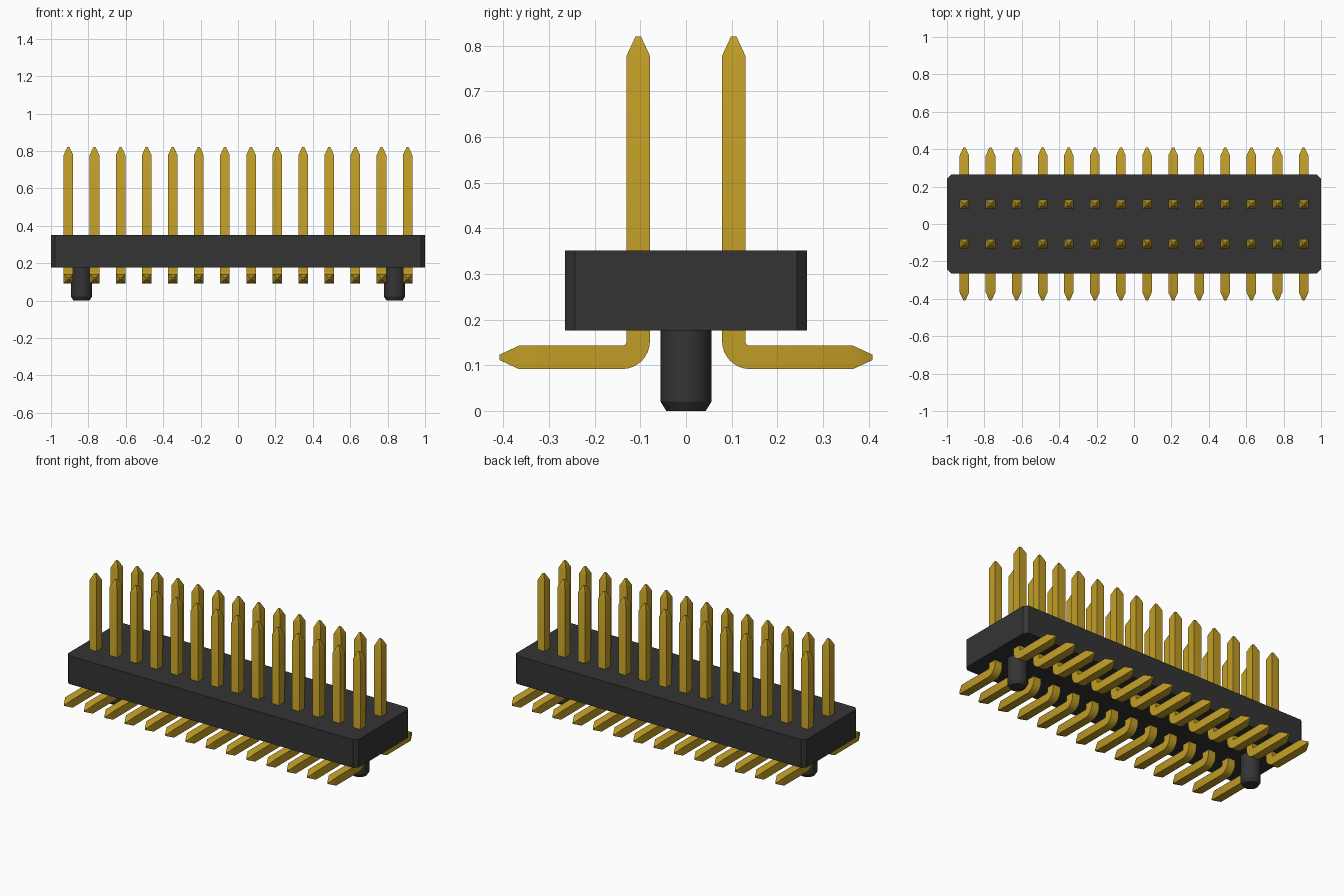
import bpy, bmesh, math
from mathutils import Vector

if "Cube" in bpy.data.objects:
    bpy.data.objects.remove(bpy.data.objects["Cube"], do_unlink=True)

COLUMNS = 14
PITCH = 0.1395
ROW_Y = 0.1045
HALF = 0.0255          # half thickness of a pin
TIP = 0.006            # half thickness at a pin's point
BODY_Z = (0.176, 0.351)


def make_material(name, colour):
    mat = bpy.data.materials.new(name)
    mat.use_nodes = True
    mat.diffuse_color = colour
    bsdf = mat.node_tree.nodes["Principled BSDF"]
    bsdf.inputs["Base Color"].default_value = colour
    bsdf.inputs["Roughness"].default_value = 0.5
    return mat


def make_object(name, bm, mat):
    bmesh.ops.recalc_face_normals(bm, faces=bm.faces)
    mesh = bpy.data.meshes.new(name)
    bm.to_mesh(mesh)
    bm.free()
    mesh.materials.append(mat)
    obj = bpy.data.objects.new(name, mesh)
    bpy.context.collection.objects.link(obj)
    return obj


def smooth(obj):
    bpy.ops.object.select_all(action="DESELECT")
    obj.select_set(True)
    bpy.context.view_layer.objects.active = obj
    bpy.ops.object.shade_smooth_by_angle(angle=math.radians(25))


def loft(bm, rings):
    """Skin a list of equal-length point rings and cap both ends."""
    loops = [[bm.verts.new(p) for p in ring] for ring in rings]
    for a, b in zip(loops, loops[1:]):
        for i in range(len(a)):
            j = (i + 1) % len(a)
            bm.faces.new((a[i], a[j], b[j], b[i]))
    bm.faces.new(loops[0])
    bm.faces.new(loops[-1])


black = make_material("black plastic", (0.034, 0.034, 0.034, 1))
gold = make_material("gold plating", (0.53, 0.335, 0.019, 1))

# Housing: a block with chamfered upright corners
cx, cy, ch = 1.0, 0.265, 0.022
outline = []
for sx, sy in ((1, 1), (-1, 1), (-1, -1), (1, -1)):
    pair = [(sx * cx, sy * (cy - ch)), (sx * (cx - ch), sy * cy)]
    outline += pair if sx * sy > 0 else pair[::-1]
bm = bmesh.new()
loft(bm, [[(x, y, z) for x, y in outline] for z in BODY_Z])
make_object("housing", bm, black)

# Locating pegs with chamfered lower ends
for side, x in (("left", 0.837), ("right", -0.837)):
    bm = bmesh.new()
    rings = []
    for r, z in ((0.043, 0), (0.056, 0.021), (0.056, BODY_Z[0] + 0.005)):
        rings.append([(x + r * math.cos(t), r * math.sin(t), z)
                      for t in (math.tau * i / 32 for i in range(32))])
    loft(bm, rings)
    smooth(make_object(f"{side}_peg", bm, black))

# Pin path: (y, z, direction angle, half thickness), from top point to tail point
BEND_Y, BEND_Z, BEND_R = 0.14, 0.153, 0.0355
path = [(ROW_Y, 0.82, 0, TIP), (ROW_Y, 0.778, 0, HALF)]
for i in range(9):
    a = math.pi / 2 * i / 8
    path.append((BEND_Y - BEND_R * math.cos(a), BEND_Z - BEND_R * math.sin(a), a, HALF))
path += [(0.366, BEND_Z - BEND_R, math.pi / 2, HALF),
         (0.408, BEND_Z - BEND_R, math.pi / 2, TIP)]


def pin_rings(x, side):
    """Square sections across the path; side mirrors the row in y."""
    rings = []
    for y, z, a, h in path:
        n = Vector((0, math.cos(a), math.sin(a)))
        ring = []
        for u, v in ((-1, -1), (1, -1), (1, 1), (-1, 1)):
            p = Vector((x + u * h, y, z)) + n * v * h
            ring.append((p.x, p.y * side, p.z))
        rings.append(ring)
    return rings


# Two rows of bent pins
for row, side in (("front", -1), ("back", 1)):
    bm = bmesh.new()
    for i in range(COLUMNS):
        loft(bm, pin_rings((i - (COLUMNS - 1) / 2) * PITCH, side))
    smooth(make_object(f"{row}_pins", bm, gold))
